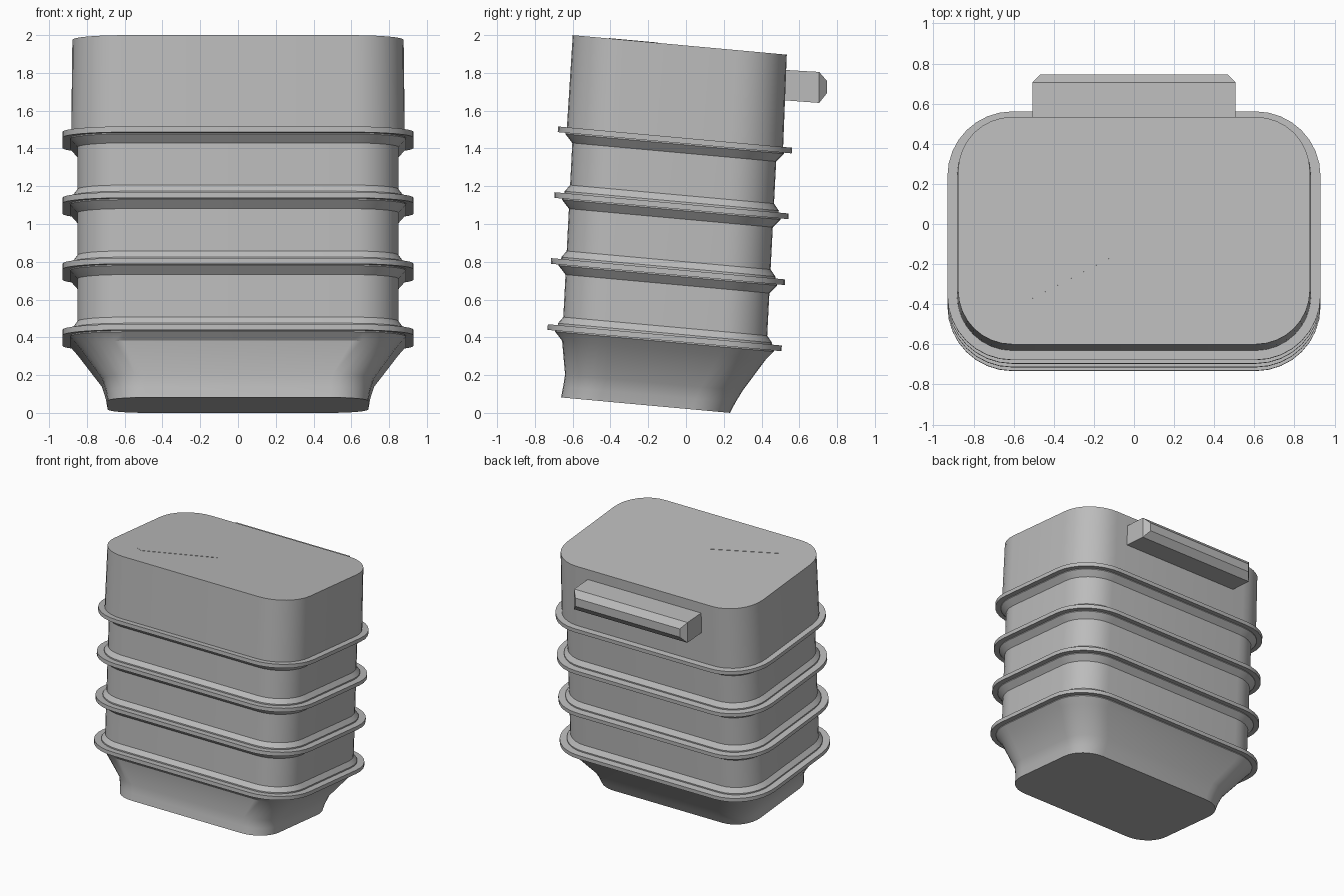
import bpy, bmesh, math

cube = bpy.data.objects.get("Cube")
if cube:
    bpy.data.objects.remove(cube, do_unlink=True)

grey = bpy.data.materials.new("plain_grey")
grey.use_nodes = True
COLOR = (0.5, 0.5, 0.5, 1)
grey.diffuse_color = COLOR
grey.node_tree.nodes["Principled BSDF"].inputs["Base Color"].default_value = COLOR

TILT = math.radians(5.2)   # every layer leans down toward the back
LEAN = 0.0516              # the stack axis drifts backward as it rises
HX, HY, RADIUS = 0.877, 0.569, 0.27


def place(x, v, h):
    """Leaning stack coordinates to world coordinates."""
    return (x, -0.1335 + LEAN * h + v * math.cos(TILT), h - v * math.sin(TILT))


def section(h, hx, hy, r, shift=0.0, steps=8):
    """Rounded rectangle at height h on the stack."""
    loop = []
    for quarter, (sx, sy) in enumerate([(1, 1), (-1, 1), (-1, -1), (1, -1)]):
        for i in range(steps + 1):
            a = math.pi / 2 * (quarter + i / steps)
            loop.append(place(sx * (hx - r) + r * math.cos(a),
                              sy * (hy - r) + r * math.sin(a) + shift, h))
    return loop


def grown(h, offset):
    return section(h, HX + offset, HY + offset, RADIUS + offset)


def skin(name, loops, smooth=True):
    """Closed solid through a list of matching loops."""
    bm = bmesh.new()
    rows = [[bm.verts.new(p) for p in loop] for loop in loops]
    n = len(rows[0])
    for a, b in zip(rows, rows[1:]):
        for i in range(n):
            j = (i + 1) % n
            bm.faces.new((a[i], a[j], b[j], b[i]))
    bm.faces.new(rows[0][::-1])
    bm.faces.new(rows[-1])
    bmesh.ops.recalc_face_normals(bm, faces=bm.faces)
    mesh = bpy.data.meshes.new(name)
    bm.to_mesh(mesh)
    bm.free()
    mesh.materials.append(grey)
    obj = bpy.data.objects.new(name, mesh)
    bpy.context.collection.objects.link(obj)
    if smooth:
        bpy.ops.object.select_all(action='DESELECT')
        obj.select_set(True)
        bpy.context.view_layer.objects.active = obj
        bpy.ops.object.shade_smooth_by_angle(angle=math.radians(25))
    return obj


# Flanges, top surface heights from bottom to top
FLANGES = [0.413, 0.763, 1.112, 1.46]
THICK = 0.03
for i, h in enumerate(FLANGES):
    skin(f"flange_{i + 1}", [grown(h - THICK, 0.053), grown(h, 0.053)])

# Wall segments with flared ends between flanges
for i, (low, high) in enumerate(zip(FLANGES, FLANGES[1:])):
    under = high - THICK
    skin(f"wall_segment_{i + 1}", [
        grown(low - 0.01, 0.0), grown(low + 0.01, 0.0), grown(low + 0.045, -0.027),
        grown(under - 0.05, -0.027), grown(under - 0.006, 0.012),
        grown(under + 0.01, 0.012)])

# Upper block with a slight draft
skin("upper_block", [grown(FLANGES[-1] - 0.01, 0.006), grown(1.948, 0.0)])

# Tapered base, its back slanting in more than its front
base_top = FLANGES[0] - THICK
skin("tapered_base", [
    section(0.0335, 0.69, 0.449, 0.2, -0.083),
    section(0.09, 0.70, 0.458, 0.21, -0.066),
    section(0.156, 0.72, 0.472, 0.22, -0.045),
    grown(base_top - 0.05, -0.027),
    grown(base_top - 0.006, 0.012),
    grown(base_top + 0.01, 0.012)])


# Back grip bar with a chamfered outer end
def bar_loop(y, z, hx, hz):
    return [(-hx, y, z - hz), (hx, y, z - hz), (hx, y, z + hz), (-hx, y, z + hz)]


skin("back_grip", [bar_loop(0.48, 1.738, 0.507, 0.08),
                   bar_loop(0.705, 1.723, 0.507, 0.082),
                   bar_loop(0.746, 1.725, 0.467, 0.033)], smooth=False)

# Thin sliver on the top face
SLIVER = [(-0.635, -0.385), (-0.58, -0.41), (-0.54, -0.39), (-0.08, -0.15), (-0.6, -0.365)]
skin("top_sliver", [[place(x, y + 0.033, h) for x, y in SLIVER]
                    for h in (1.946, 1.950)], smooth=False)
